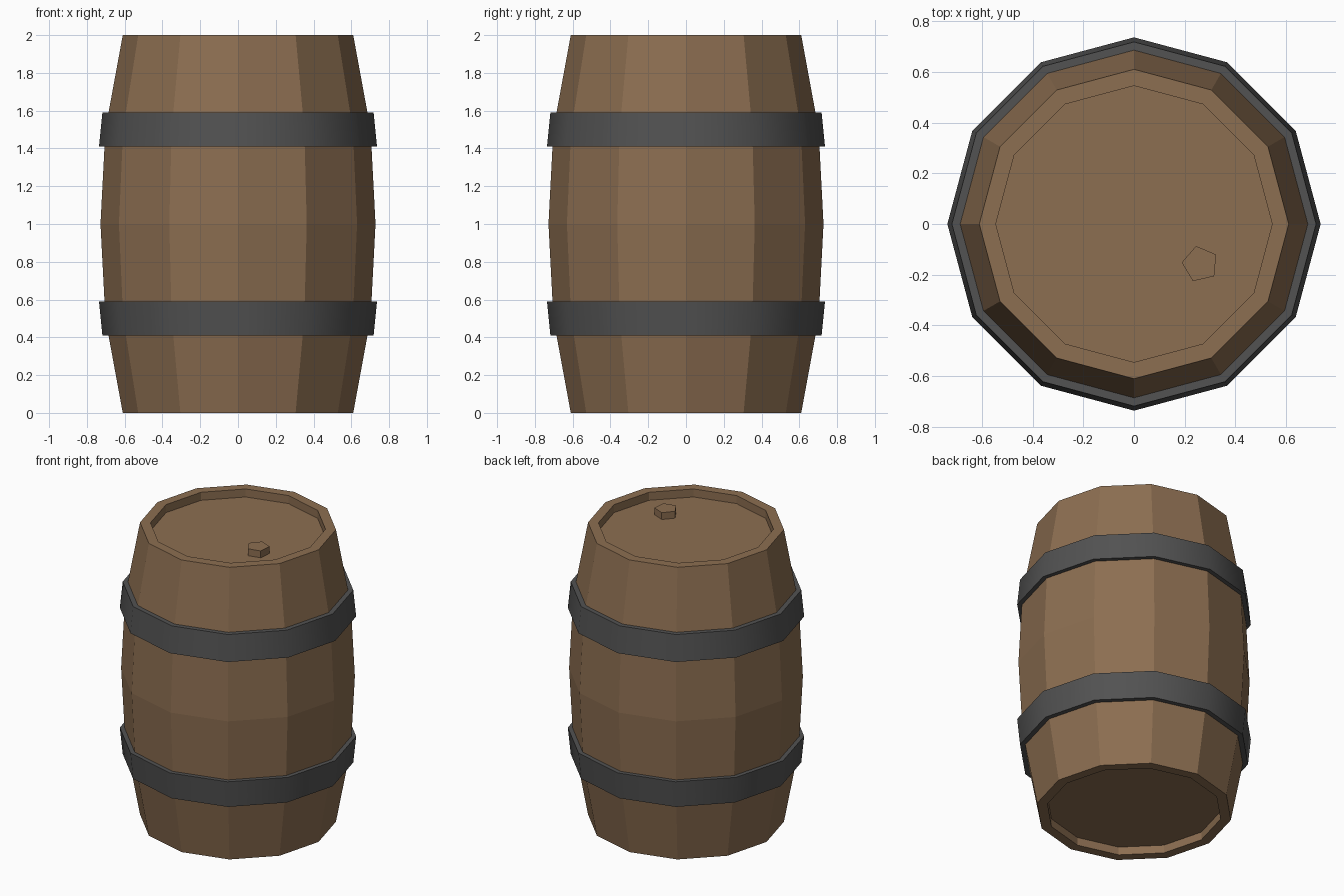
import bpy, bmesh, math

if "Cube" in bpy.data.objects:
    bpy.data.objects.remove(bpy.data.objects["Cube"])

SIDES = 12


def material(name, rgb):
    m = bpy.data.materials.new(name)
    m.diffuse_color = (*rgb, 1.0)
    m.use_nodes = True
    m.node_tree.nodes["Principled BSDF"].inputs["Base Color"].default_value = m.diffuse_color
    return m


wood = material("brown wood", (0.262, 0.156, 0.082))
iron = material("dark iron", (0.084, 0.084, 0.084))


def lathe(name, profile, mat, sides=SIDES, phase=0.0, centre=(0, 0), closed=False):
    """Revolve (radius, z) points; open profiles are capped at both ends."""
    bm = bmesh.new()
    rings = []
    for r, z in profile:
        ring = []
        for i in range(sides):
            a = phase + 2 * math.pi * i / sides
            ring.append(bm.verts.new((centre[0] + r * math.cos(a),
                                      centre[1] + r * math.sin(a), z)))
        rings.append(ring)
    pairs = list(zip(rings, rings[1:]))
    if closed:
        pairs.append((rings[-1], rings[0]))
    else:
        bm.faces.new(rings[0])
        bm.faces.new(rings[-1])
    for a, b in pairs:
        for i in range(sides):
            j = (i + 1) % sides
            bm.faces.new((a[i], a[j], b[j], b[i]))
    bmesh.ops.recalc_face_normals(bm, faces=bm.faces)
    me = bpy.data.meshes.new(name)
    bm.to_mesh(me)
    bm.free()
    me.materials.append(mat)
    ob = bpy.data.objects.new(name, me)
    bpy.context.collection.objects.link(ob)
    return ob


# Barrel body: bulging staves with a recessed head at each end
lower = [(0.545, 0.055), (0.545, 0.0), (0.61, 0.0), (0.702, 0.5)]
upper = [(r, 2 - z) for r, z in reversed(lower)]
lathe("barrel_body", lower + [(0.728, 1.0)] + upper, wood)

# Iron hoops: wider edge towards the middle, mirrored top and bottom
hoop = [(0.67, 0.41), (0.718, 0.41), (0.736, 0.59), (0.69, 0.59)]
hoops = [lathe("lower_hoop", hoop, iron, closed=True),
         lathe("upper_hoop", [(r, 2 - z) for r, z in hoop], iron, closed=True)]
for ob in hoops:
    bpy.ops.object.select_all(action='DESELECT')
    ob.select_set(True)
    bpy.context.view_layer.objects.active = ob
    bpy.ops.object.shade_smooth_by_angle(angle=math.radians(40))

# Five-sided bung on the lid
lathe("bung", [(0.073, 1.93), (0.073, 1.992)], wood, sides=5,
      phase=math.radians(31), centre=(0.261, -0.158))
